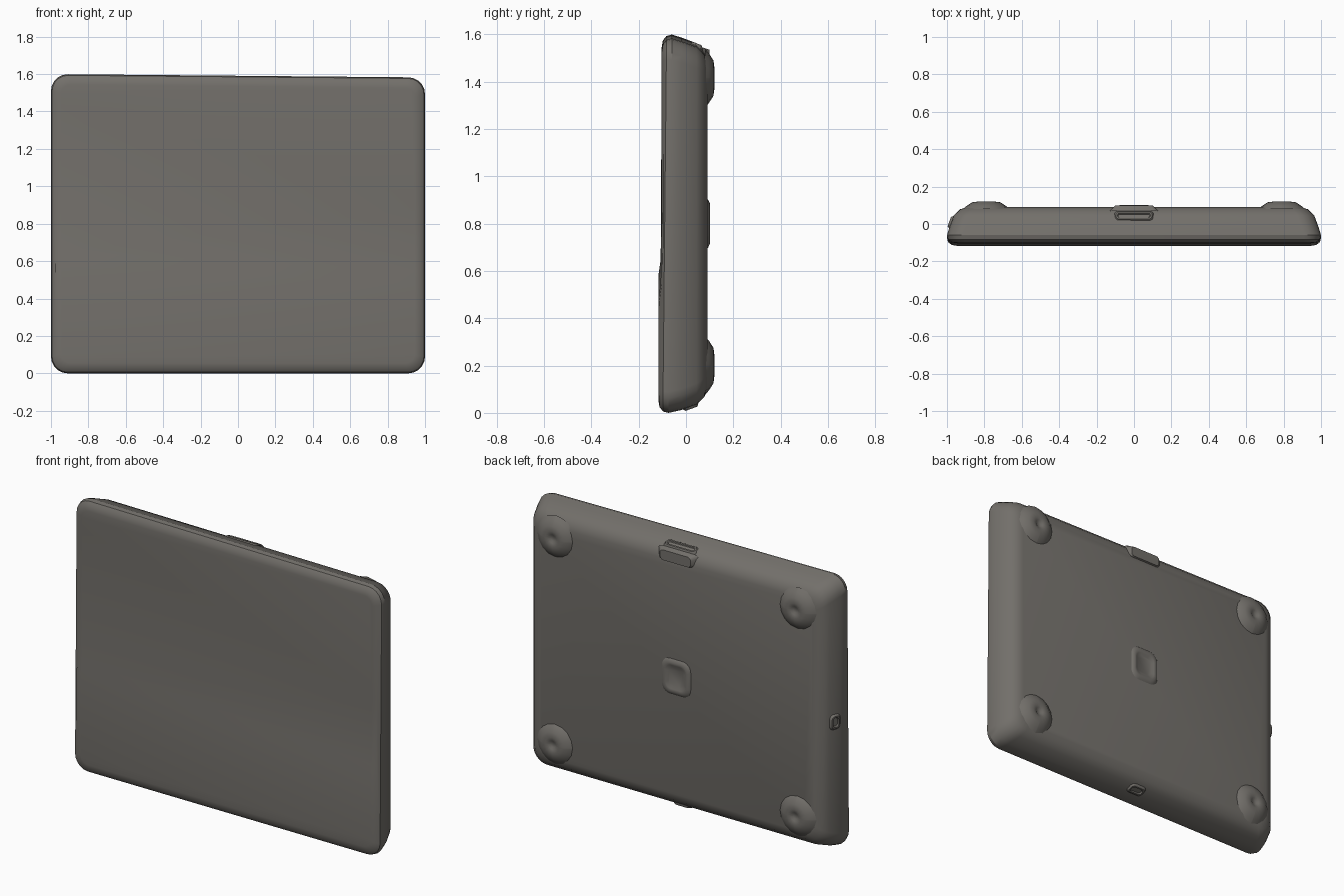
import bpy, bmesh, math
from mathutils import Vector

if "Cube" in bpy.data.objects:
    bpy.data.objects.remove(bpy.data.objects["Cube"])

grey = bpy.data.materials.new("warm grey")
grey.diffuse_color = (0.17, 0.16, 0.145, 1)
grey.use_nodes = True
grey.node_tree.nodes["Principled BSDF"].inputs["Base Color"].default_value = grey.diffuse_color


def rounded_ring(bm, cx, cz, hx, hz, r, y, n=5):
    """Loop of vertices around a rounded rectangle facing y."""
    verts = []
    for i, (sx, sz) in enumerate([(1, 1), (-1, 1), (-1, -1), (1, -1)]):
        for k in range(n + 1):
            a = math.pi / 2 * (i + k / n)
            verts.append(bm.verts.new((cx + sx * (hx - r) + r * math.cos(a), y,
                                       cz + sz * (hz - r) + r * math.sin(a))))
    return verts


def loft(rings, bm):
    """Skin consecutive loops and cap both ends; returns the first cap."""
    n = len(rings[0])
    for a, b in zip(rings, rings[1:]):
        for i in range(n):
            bm.faces.new((a[i], a[(i + 1) % n], b[(i + 1) % n], b[i]))
    cap = bm.faces.new(rings[0])
    bm.faces.new(rings[-1])
    return cap


def finish(name, bm, angle=30, place=None):
    bmesh.ops.recalc_face_normals(bm, faces=bm.faces)
    me = bpy.data.meshes.new(name)
    bm.to_mesh(me)
    bm.free()
    me.materials.append(grey)
    ob = bpy.data.objects.new(name, me)
    bpy.context.collection.objects.link(ob)
    if place:
        ob.location, ob.rotation_euler = place
    bpy.ops.object.select_all(action='DESELECT')
    ob.select_set(True)
    bpy.context.view_layer.objects.active = ob
    bpy.ops.object.shade_smooth_by_angle(angle=math.radians(angle))
    return ob


# Slab body: rounded panel tapering towards the back
bm = bmesh.new()
profile = [(-0.108, 0.055, 0.05), (-0.103, 0.025, 0.07), (-0.088, 0.006, 0.085),
           (-0.065, 0.0, 0.09), (-0.02, 0.012, 0.09), (0.045, 0.036, 0.09),
           (0.078, 0.068, 0.08), (0.09, 0.11, 0.06)]
rings = [rounded_ring(bm, 0, 0.797, 1 - d, 0.797 - d, r, y) for y, d, r in profile]
front = loft(rings, bm)

# Shallow creases across the front face
creases = [((0, 0, 0.53), (0.05, 0, 1)), ((0, 0, 0.60), (0.05, 0, 1)),
           ((0, 0, 1.12), (0.25, 0, 1)), ((0, 0, 1.19), (0.25, 0, 1))]
for co, no in creases:
    faces = [f for f in bm.faces if all(v.co.y < -0.1 for v in f.verts)]
    geom = set(faces)
    for f in faces:
        geom.update(f.edges, f.verts)
    bmesh.ops.bisect_plane(bm, geom=list(geom), plane_co=co, plane_no=no)
for v in bm.verts:
    x, y, z = v.co
    if y < -0.05:
        t = 0.05 * x + z
        v.co.y += -0.009 if t < 0.56 else 0.001 if t < 0.9 else 0.005
    # the top edge drops gently to the right
    v.co.z -= 0.018 * (x + 1) / 2 * z / 1.6 - 0.006 * z / 1.6
finish("slab_body", bm)

# Four domed corner feet on the back
for sx in (-1, 1):
    for name, z in (("lower", 0.2), ("upper", 1.415)):
        bm = bmesh.new()
        rows = [(0.125, 0.08), (0.105, 0.097), (0.075, 0.116), (0.045, 0.12),
                (0.025, 0.116), (0.015, 0.109)]
        loft([rounded_ring(bm, sx * 0.79, z, r, r, r * 0.98, y, 4) for r, y in rows], bm)
        finish(f"{name}_foot_{'left' if sx < 0 else 'right'}", bm, 40)

# Raised ring with a dished centre in the middle of the back
bm = bmesh.new()
rows = [(0.11, 0.085), (0.10, 0.094), (0.085, 0.101), (0.07, 0.099), (0.055, 0.091)]
loft([rounded_ring(bm, 0, 0.8, r * 0.9, r, r * 0.5, y) for r, y in rows], bm)
finish("back_ring", bm, 40)

# Rim bosses: oval collars with a recessed slot, pointing outward
def boss(name, half_long, half_wide, loc, rot):
    bm = bmesh.new()
    rows = [(0.0, -0.02), (0.006, 0.0), (0.014, 0.009), (0.022, 0.009), (0.026, 0.001)]
    loft([rounded_ring(bm, 0, 0, half_long - d, half_wide - d,
                       min(half_long, half_wide) * 0.7 - d * 0.6, y) for d, y in rows], bm)
    finish(name, bm, 40, (Vector(loc), rot))


boss("top_latch", 0.11, 0.034, (0, 0.043, 1.553), (math.radians(70), 0, 0))
boss("bottom_port", 0.06, 0.04, (0, 0.02, 0.026), (math.radians(-70), 0, 0))
boss("side_button", 0.04, 0.05, (-0.979, 0.01, 0.77), (0, 0, math.radians(70)))

# Slight swelling of the back edge below the latch
bm = bmesh.new()
loft([rounded_ring(bm, 0, 1.505, hx, hz, 0.02, y, 3)
      for hx, hz, y in ((0.13, 0.04, 0.07), (0.10, 0.03, 0.1))], bm)
finish("latch_lip", bm)
